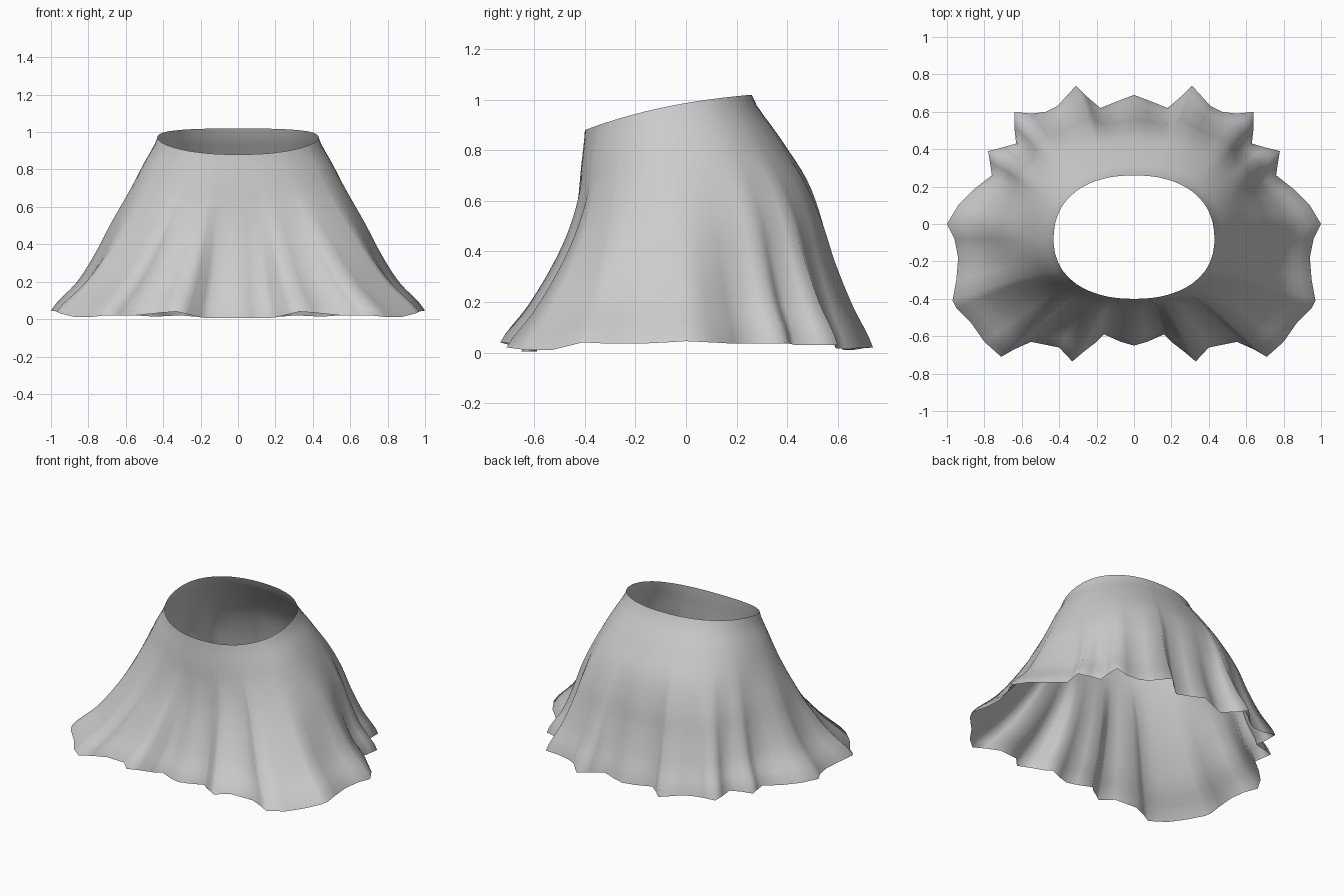
import bpy, bmesh, math

if "Cube" in bpy.data.objects:
    bpy.data.objects.remove(bpy.data.objects["Cube"])

# Half of the hem outline, front centre to back centre (x, y, z)
HEM = [(0, -.65, .005), (.07, -.63, .005), (.16, -.59, .005), (.20, -.63, .01), (.265, -.68, .025),
       (.33, -.735, .04), (.40, -.66, .035), (.55, -.63, .02), (.64, -.67, .02), (.71, -.71, .02),
       (.80, -.63, .01), (.87, -.53, .01), (.95, -.45, .03), (.97, -.41, .04), (.95, -.30, .035),
       (.94, -.18, .035), (.96, -.08, .04), (1, 0, .045), (.94, .10, .04), (.85, .19, .035),
       (.76, .26, .035), (.77, .33, .035), (.78, .39, .035), (.70, .41, .035), (.63, .43, .03),
       (.64, .52, .03), (.64, .60, .03), (.55, .59, .02), (.47, .60, .015), (.41, .63, .015),
       (.31, .74, .02), (.25, .68, .015), (.18, .62, .01), (.08, .66, .01), (0, .69, .015)]

# Smooth body from waist to hem: half width, front y, back y, widest y, corner power
LEVELS = [(.43, -.40, .26, -.08, 2.25), (.51, -.415, .37, -.07, 2.3), (.59, -.43, .475, -.05, 2.4),
          (.67, -.46, .53, -.03, 2.5), (.74, -.51, .56, -.02, 2.6), (.825, -.575, .60, -.01, 2.7),
          (.95, -.655, .65, 0, 2.8)]
RINGS = 24


def level(t):
    # Catmull-Rom blend through the body levels
    n = len(LEVELS) - 1
    i = min(int(t * n), n - 1)
    u = t * n - i
    a, b, c, d = (LEVELS[max(0, min(n, i + k))] for k in (-1, 0, 1, 2))
    return [.5 * (2*q + (r - p)*u + (2*p - 5*q + 4*r - s)*u*u + (3*q - p - 3*r + s)*u**3)
            for p, q, r, s in zip(a, b, c, d)]


def body(t, ang):
    # Point on the rounded oval of level t in direction ang
    w, front, back, cy, e = level(t)
    depth = back - cy if math.sin(ang) > 0 else cy - front
    c, s = math.cos(ang), math.sin(ang)
    r = (abs(c / w)**e + abs(s / depth)**e) ** (-1 / e)
    return r * c, cy + r * s


def fold_weight(t):
    u = max(0, (t - .2) / .8)
    return u ** 1.5


hem = HEM + [(-x, y, z) for x, y, z in HEM[-2:0:-1]]
bm = bmesh.new()
rings = [[] for _ in range(RINGS + 1)]
for hx, hy, hz in hem:
    ang = math.atan2(hy, hx)
    bx, by = body(1, ang)
    wy = body(0, ang)[1]
    top = .987 + .172 * wy - .2 * wy**2 + .094 * wy**3
    for i, ring in enumerate(rings):
        t = i / RINGS
        x, y = body(t, ang)
        k = fold_weight(t)
        ring.append(bm.verts.new((x + k * (hx - bx), y + k * (hy - by), top + (hz - top) * t)))

n = len(hem)
for a, b in zip(rings, rings[1:]):
    for j in range(n):
        bm.faces.new((a[j], b[j], b[(j + 1) % n], a[(j + 1) % n])).smooth = True

# Flared skirt, an open sheet
mesh = bpy.data.meshes.new("skirt")
bm.to_mesh(mesh)
bm.free()
skirt = bpy.data.objects.new("skirt", mesh)
bpy.context.collection.objects.link(skirt)
